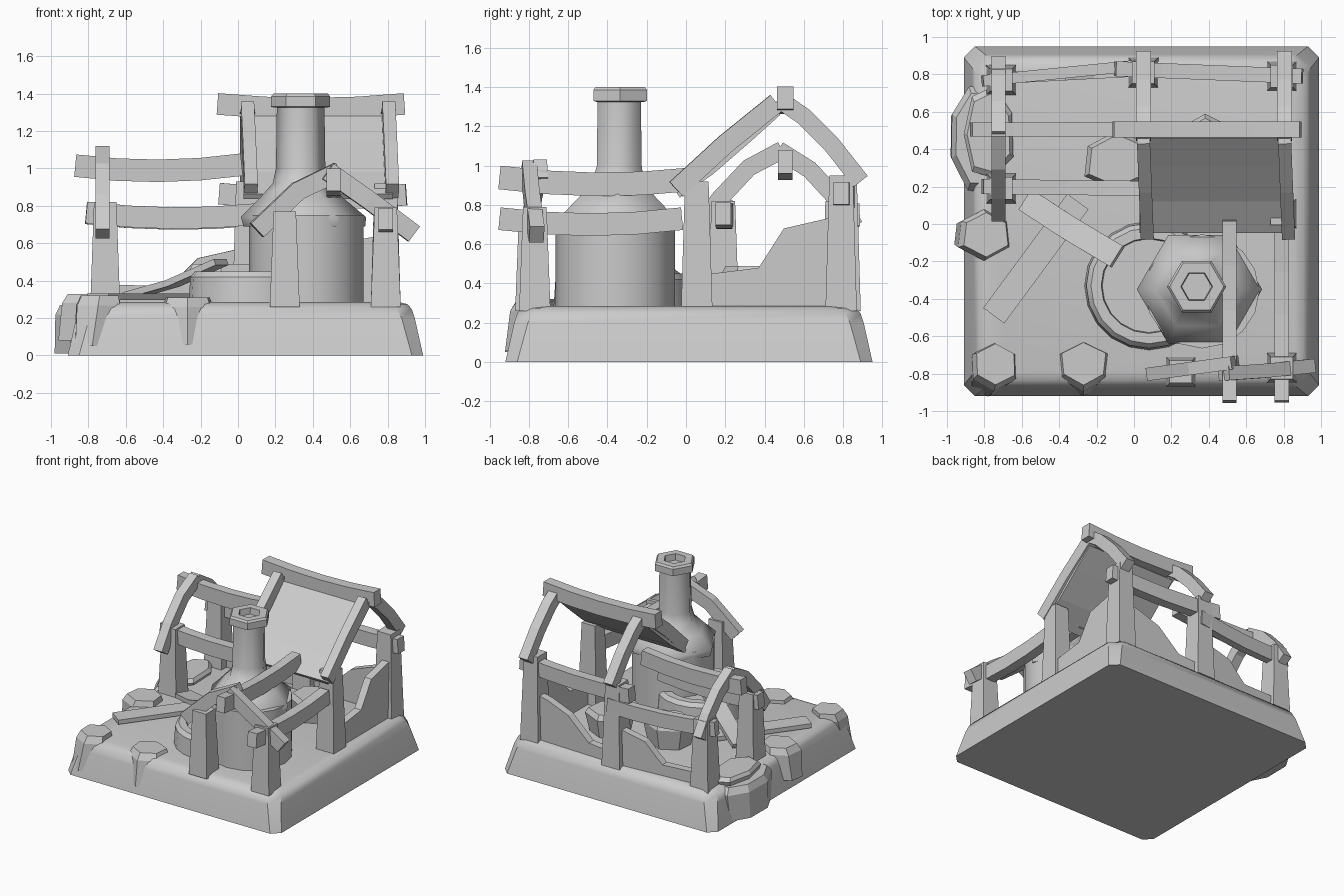
import bpy, math, random
from mathutils import Vector

if "Cube" in bpy.data.objects:
    bpy.data.objects.remove(bpy.data.objects["Cube"])
random.seed(4)


def make(name, verts, faces, smooth=None):
    me = bpy.data.meshes.new(name)
    me.from_pydata([tuple(v) for v in verts], [], faces)
    me.update()
    ob = bpy.data.objects.new(name, me)
    bpy.context.collection.objects.link(ob)
    if smooth:
        bpy.ops.object.select_all(action='DESELECT')
        ob.select_set(True)
        bpy.context.view_layer.objects.active = ob
        bpy.ops.object.shade_smooth_by_angle(angle=math.radians(smooth))
    return ob


def loft(name, rings, smooth=None):
    """Skin a stack of equal-length rings and cap both ends."""
    n = len(rings[0])
    faces = [tuple(reversed(range(n)))]
    for k in range(len(rings) - 1):
        for i in range(n):
            j = (i + 1) % n
            faces.append((k*n + i, k*n + j, (k+1)*n + j, (k+1)*n + i))
    faces.append(tuple(range((len(rings)-1)*n, len(rings)*n)))
    return make(name, [v for r in rings for v in r], faces, smooth)


def circle(cx, cy, z, r, n):
    return [(cx + r*math.cos(2*math.pi*i/n), cy + r*math.sin(2*math.pi*i/n), z) for i in range(n)]


def box_ring(cx, cy, z, hx, hy, c):
    return [(cx+x, cy+y, z) for x, y in (
        (hx-c, -hy), (hx, -hy+c), (hx, hy-c), (hx-c, hy),
        (-hx+c, hy), (-hx, hy-c), (-hx, -hy+c), (-hx+c, -hy))]


def beam(name, pts, w, h):
    """Rectangular timber swept along a path; w is horizontal width, h the depth."""
    pts = [Vector(p) for p in pts]
    d = pts[-1] - pts[0]
    side = Vector((-d.y, d.x, 0)).normalized()
    rings = []
    for i, p in enumerate(pts):
        t = (pts[min(i+1, len(pts)-1)] - pts[max(i-1, 0)]).normalized()
        up = t.cross(side).normalized()
        rings.append([p + side*a*w/2 + up*b*h/2 for a, b in ((-1, -1), (1, -1), (1, 1), (-1, 1))])
    return loft(name, rings)


def sag(a, b, drop):
    a, b = Vector(a), Vector(b)
    return [a.lerp(b, t) - Vector((0, 0, drop*4*t*(1-t))) for t in (0, .25, .5, .75, 1)]


def post(name, x, y, top, bot=.08, tip=.06):
    def sq(z, r):
        return [(x+a*r, y+b*r, z) for a, b in ((-1, -1), (1, -1), (1, 1), (-1, 1))]
    return loft(name, [sq(.26, bot), sq(top, tip)])


def rock(name, x, y, rx, ry, z0, z1, n=7, dx=0, dy=0, low=.8):
    """Chunky faceted stone; dx, dy push its foot outwards."""
    jit = [random.uniform(.9, 1.08) for _ in range(n)]
    rings = []
    for t, s in ((0, low), (.8, 1), (1, .86)):
        rings.append([(x + dx*(1-t) + rx*s*jit[i]*math.cos(2*math.pi*(i+.5)/n),
                       y + dy*(1-t) + ry*s*jit[i]*math.sin(2*math.pi*(i+.5)/n),
                       z0 + (z1-z0)*t) for i in range(n)])
    return loft(name, rings)


def wall(name, a, b, profile, th=.06):
    """Broken low wall from a to b; profile holds (fraction, height)."""
    a, b = Vector((*a, 0)), Vector((*b, 0))
    d = (b-a).normalized()
    s = Vector((-d.y, d.x, 0)) * th/2
    outline = [(0, .26)] + profile + [(1, .26)]
    return loft(name, [[a.lerp(b, t) + k*s + Vector((0, 0, z)) for t, z in outline] for k in (1, -1)])


# stone base with rounded upper edge
loft("base", [box_ring(.04, .015, z, .95-i, .935-i, c) for z, i, c in
              ((0, 0, .06), (.2, .045, .07), (.25, .062, .08), (.275, .085, .09), (.285, .13, .1))], 40)

# posts
for name, x, y, top in (("post_left_front", -.71, .19, .82), ("post_left_back", -.71, .77, .82),
                        ("post_middle_back", .05, .81, .93), ("post_right_back", .79, .79, .95),
                        ("post_right_middle", .79, .055, .92), ("post_porch_right", .79, -.77, .79),
                        ("post_porch_left", .25, -.79, .77)):
    post(name, x, y, top)

# sagging horizontal timbers
for name, a, b, drop, w, h in (
        ("ridge_left", (-.87, .505, 1.015), (.02, .505, 1.02), .03, .075, .12),
        ("ridge_right", (-.11, .505, 1.345), (.89, .505, 1.345), .025, .085, .115),
        ("ridge_porch", (.51, -.95, .94), (.51, .02, .93), .03, .075, .12),
        ("plate_left_front", (-.81, .2, .765), (.09, .19, .755), .025, .08, .115),
        ("plate_left_back", (-.81, .765, .76), (.09, .855, .75), .025, .06, .115),
        ("plate_right_back", (-.1, .83, .865), (.9, .79, .86), .025, .08, .115),
        ("plate_porch", (.79, -.95, .73), (.79, -.02, .73), .03, .08, .115)):
    beam(name, sag(a, b, drop), w, h)

# bent rafters: main gables lie in y-z, the porch gable in x-z
for name, x in (("middle", .05), ("right", .805)):
    beam("rafter_front_" + name, [(x, .46, 1.32), (x+.01, .2, 1.11), (x+.02, -.05, .88)], .07, .1)
    beam("rafter_back_" + name, [(x, .47, 1.34), (x, .6, 1.25), (x, .74, 1.11), (x, .89, .92)], .08, .09)
beam("rafter_front_left", [(-.725, .49, 1.08), (-.725, .32, .99), (-.725, .17, .83), (-.725, .05, .65)], .075, .09)
beam("rafter_back_left", [(-.725, .47, 1.08), (-.725, .63, .98), (-.725, .76, .84), (-.725, .86, .69)], .075, .09)
beam("rafter_porch_left", [(.54, -.74, .985), (.32, -.77, .88), (.1, -.8, .67)], .07, .1)
beam("rafter_porch_right", [(.48, -.8, .985), (.7, -.785, .83), (.94, -.76, .65)], .075, .1)

# surviving sagging roof sheet
beam("roof_sheet", [(.43, .47, 1.27), (.43, .32, 1.135), (.43, .13, .97), (.43, -.04, .85)], .8, .03)

# broken low walls
wall("wall_right", (.81, .05), (.81, .85), [(0, .44), (.2, .46), (.4, .48), (.56, .68), (.83, .73), (1, .75)])
wall("wall_back_right", (.05, .82), (.8, .8), [(0, .36), (.3, .38), (.55, .55), (.8, .62), (1, .65)])
wall("wall_back_left", (-.71, .78), (.05, .82), [(0, .38), (.45, .37), (.52, .42), (.65, .52), (1, .58)])

# furnace body, faceted hood, hollow chimney and the round hearth beside it
FX, FY = .35, -.35
loft("furnace_body", [circle(FX+.015, FY-.01, z, .305, 16) for z in (.27, .75)], 40)
loft("furnace_hood", [circle(FX+o, FY+p, z, r, 6) for z, r, o, p in
                      ((.69, .325, .005, 0), (.74, .335, 0, 0), (.84, .225, -.01, 0), (.92, .15, -.015, .005),
                       (1.0, .132, -.015, .01), (1.35, .127, -.015, .01))], 62)
loft("chimney_cap", [circle(FX-.015, FY+.015, z, r, 6) for z, r in
                     ((1.325, .14), (1.33, .158), (1.385, .158), (1.4, .145), (1.4, .085), (1.3, .075))])
loft("hearth", [circle(.08, -.33, z, r, 20) for z, r in
                ((.27, .345), (.42, .335), (.45, .31), (.45, .255), (.4, .25))], 35)

# fallen planks
beam("plank_floor", [(-.75, -.49, .315), (-.3, .12, .315)], .14, .035)
beam("plank_leaning", [(-.58, .13, .32), (-.35, -.02, .385), (-.09, -.175, .5)], .13, .035)

# stones: corner blocks, edge blocks and two loose blocks indoors
rock("stone_front_corner", -.74, -.75, .14, .14, .05, .32, 6, -.04, -.07)
rock("stone_front", -.27, -.75, .15, .13, .06, .31, 6, 0, -.08, .7)
rock("stone_left", -.79, -.05, .15, .14, .08, .33, 6, -.06)
rock("stone_back_left", -.82, .47, .16, .3, .01, .27, 8, -.02, 0, .92)
rock("slab_back_left", -.78, .48, .14, .26, .2, .33, 7)
rock("block_indoor_left", -.09, .34, .19, .16, .27, .49, 6)
rock("block_indoor_right", .38, .42, .18, .17, .27, .47, 6)
